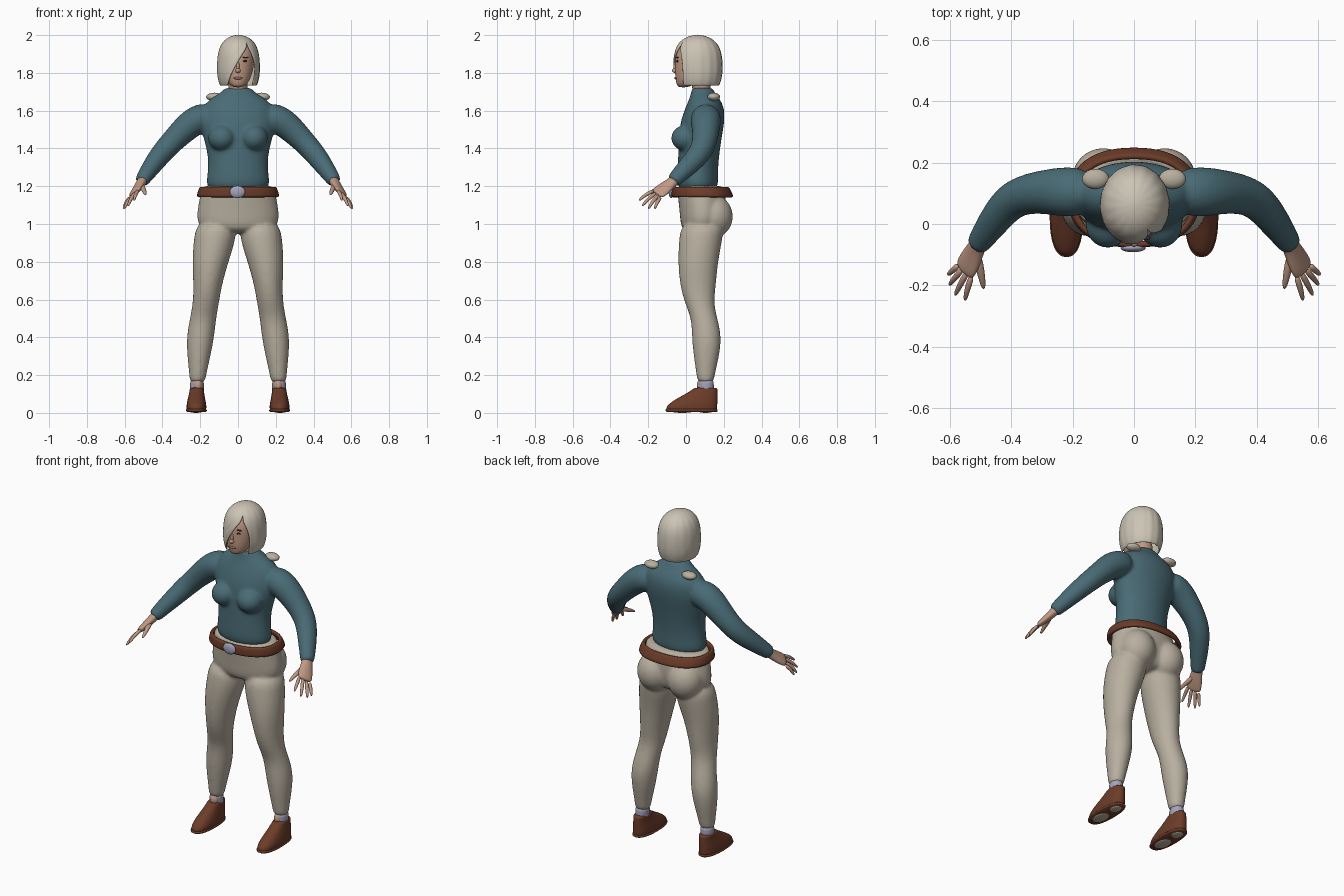
import bpy
import bmesh
from math import sin, cos, pi, copysign
from mathutils import Vector, Matrix

cube = bpy.data.objects.get("Cube")
if cube:
    bpy.data.objects.remove(cube, do_unlink=True)


# ---------- helpers ----------
def material(name, r, g, b):
    mat = bpy.data.materials.new(name)
    mat.use_nodes = True
    mat.diffuse_color = (r, g, b, 1)
    shader = next(n for n in mat.node_tree.nodes if n.type == 'BSDF_PRINCIPLED')
    shader.inputs["Base Color"].default_value = (r, g, b, 1)
    shader.inputs["Roughness"].default_value = 0.8
    return mat


def loft(bm, stations, side=None, sides=16, power=2, caps=True):
    """Skin elliptical rings (x, y, z, rx, ry); rings lie flat unless a side vector is given."""
    centres = [Vector(s[:3]) for s in stations]
    rings = []
    for i, station in enumerate(stations):
        rx, ry = station[3:]
        a, b = Vector((1, 0, 0)), Vector((0, 1, 0))
        if side:
            ahead = centres[min(i + 1, len(centres) - 1)]
            behind = centres[max(i - 1, 0)]
            tangent = (ahead - behind).normalized()
            a = Vector(side)
            a = (a - tangent * a.dot(tangent)).normalized()
            b = tangent.cross(a)
        ring = []
        for k in range(sides):
            c, s = cos(2 * pi * k / sides), sin(2 * pi * k / sides)
            c = copysign(abs(c) ** (2 / power), c)
            s = copysign(abs(s) ** (2 / power), s)
            ring.append(bm.verts.new(centres[i] + a * rx * c + b * ry * s))
        rings.append(ring)
    for low, high in zip(rings, rings[1:]):
        for k in range(sides):
            j = (k + 1) % sides
            bm.faces.new((low[k], low[j], high[j], high[k]))
    if caps:
        bm.faces.new(rings[0][::-1])
        bm.faces.new(rings[-1])


def column(bm, rows, **options):
    """Loft upright rings centred on x = 0, rows of (z, y, rx, ry)."""
    loft(bm, [(0, y, z, rx, ry) for z, y, rx, ry in rows], **options)


def ball(bm, centre, size):
    matrix = Matrix.Translation(centre) @ Matrix.Diagonal((*size, 1))
    bmesh.ops.create_uvsphere(bm, u_segments=20, v_segments=12, radius=1, matrix=matrix)


def mirror(bm):
    copy = bmesh.ops.duplicate(bm, geom=bm.verts[:] + bm.edges[:] + bm.faces[:])
    for item in copy["geom"]:
        if isinstance(item, bmesh.types.BMVert):
            item.co.x = -item.co.x


def finish(name, bm, mat, subdivide=0, voxel=0, thickness=0):
    bmesh.ops.recalc_face_normals(bm, faces=bm.faces[:])
    mesh = bpy.data.meshes.new(name)
    bm.to_mesh(mesh)
    bm.free()
    for poly in mesh.polygons:
        poly.use_smooth = True
    mesh.materials.append(mat)
    obj = bpy.data.objects.new(name, mesh)
    bpy.context.scene.collection.objects.link(obj)
    if thickness:
        shell = obj.modifiers.new("thickness", 'SOLIDIFY')
        shell.thickness = thickness
        shell.offset = -1
    if subdivide:
        obj.modifiers.new("subdivide", 'SUBSURF').levels = subdivide
        obj.modifiers["subdivide"].render_levels = subdivide
    if voxel:
        remesh = obj.modifiers.new("blend", 'REMESH')
        remesh.mode = 'VOXEL'
        remesh.voxel_size = voxel
        remesh.use_smooth_shade = True
        relax = obj.modifiers.new("relax", 'SMOOTH')
        relax.factor = 0.5
        relax.iterations = 8
    return obj


wool = material("teal wool", 0.067, 0.147, 0.178)
cloth = material("beige cloth", 0.48, 0.43, 0.35)
blond = material("pale hair", 0.6, 0.55, 0.46)
skin = material("skin", 0.53, 0.32, 0.23)
leather = material("brown leather", 0.15, 0.045, 0.022)
lavender = material("lavender grey", 0.37, 0.37, 0.5)
lip = material("lip", 0.36, 0.16, 0.12)
dark = material("dark brown", 0.04, 0.025, 0.02)

# ---------- sweater: sleeves and bust mirrored, then the trunk, blended together ----------
bm = bmesh.new()
loft(bm, [(.13, .105, 1.575, .075, .078), (.22, .105, 1.555, .085, .08),
          (.28, .105, 1.505, .075, .074), (.34, .1, 1.445, .068, .064),
          (.4, .08, 1.38, .063, .06), (.45, .02, 1.315, .057, .053),
          (.505, -.06, 1.235, .041, .04), (.514, -.073, 1.222, .038, .037)], side=(0, 1, 0))
ball(bm, (.085, 0, 1.455), (.075, .08, .07))
mirror(bm)
column(bm, [(1.16, .065, .18, .112), (1.25, .06, .166, .11), (1.35, .066, .158, .11),
            (1.45, .075, .185, .115), (1.53, .085, .205, .12), (1.6, .098, .2, .11),
            (1.65, .1, .17, .09), (1.685, .092, .11, .068), (1.71, .087, .078, .06),
            (1.722, .087, .074, .058)])
finish("sweater", bm, wool, subdivide=2, voxel=.009)

# shoulder patches showing through the knit
bm = bmesh.new()
ball(bm, (.125, .147, 1.673), (.044, .033, .022))
mirror(bm)
finish("shoulder_patches", bm, cloth)

# ---------- trousers: legs and seat mirrored, then the hips ----------
bm = bmesh.new()
loft(bm, [(.115, .09, 1.02, .105, .115), (.122, .078, .92, .115, .118),
          (.147, .063, .8, .098, .108), (.16, .063, .68, .077, .098),
          (.17, .07, .58, .07, .078), (.185, .098, .5, .071, .07),
          (.2, .11, .4, .075, .081), (.207, .108, .3, .063, .069),
          (.213, .104, .2, .045, .049), (.215, .104, .155, .043, .044)])
ball(bm, (.1, .145, 1.04), (.105, .105, .115))
mirror(bm)
column(bm, [(.95, .085, .12, .08), (.98, .085, .215, .115), (1.05, .09, .226, .125),
            (1.14, .085, .207, .13), (1.19, .075, .197, .125), (1.205, .075, .195, .123)])
finish("trousers", bm, cloth, subdivide=2, voxel=.009)

# ---------- belt and buckle ----------
bm = bmesh.new()
column(bm, [(1.14, .087, .217, .164), (1.155, .086, .219, .164), (1.185, .078, .209, .156),
            (1.2, .075, .202, .15)], sides=32, power=2.3, caps=False)
finish("belt", bm, leather, subdivide=1, thickness=.02)
bm = bmesh.new()
ball(bm, (-.003, -.078, 1.17), (.041, .014, .033))
finish("buckle", bm, lavender)

# ---------- hands ----------
bm = bmesh.new()
across = Vector((-.65, -.5, .55)).normalized()
loft(bm, [(.497, -.045, 1.248, .03, .028), (.512, -.075, 1.22, .031, .025),
          (.526, -.103, 1.197, .04, .022), (.545, -.138, 1.171, .045, .018),
          (.554, -.158, 1.156, .04, .013)], side=across)
knuckle = Vector((.55, -.15, 1.16))
tips = [(.551, -.252, 1.122), (.584, -.235, 1.092), (.603, -.2, 1.078), (.607, -.166, 1.078)]
for i, tip in enumerate(tips):
    base = knuckle + across * (.033 - .022 * i)
    tip = Vector(tip)
    bend = (base + tip) / 2 + Vector((.004, -.004, .006))
    loft(bm, [(*base, .012, .012), (*bend, .0105, .0105), (*tip, .007, .007)],
         side=across, sides=8)
loft(bm, [(.515, -.095, 1.205, .018, .016), (.5, -.15, 1.187, .015, .013),
          (.489, -.216, 1.152, .008, .008)], side=(1, 0, 0), sides=8)
mirror(bm)
finish("hands", bm, skin, subdivide=2)

# ---------- feet: shoes, soles, sole patches, socks, bare ankles ----------
bm = bmesh.new()
loft(bm, [(.22, .03, .012, .05, .134), (.22, .03, .02, .053, .137), (.22, .032, .04, .054, .136),
          (.22, .054, .07, .048, .115), (.219, .082, .1, .041, .087),
          (.218, .102, .125, .038, .066), (.218, .104, .135, .036, .06)], power=2.4)
mirror(bm)
finish("shoes", bm, leather, subdivide=2)
bm = bmesh.new()
loft(bm, [(.22, .03, z, .055, .138) for z in (.006, .02)], sides=32, power=2.4)
mirror(bm)
finish("shoe_soles", bm, leather).modifiers.new("edge", 'BEVEL').width = .004
bm = bmesh.new()
ball(bm, (.222, -.02, .009), (.037, .06, .009))
ball(bm, (.22, .105, .009), (.03, .04, .009))
mirror(bm)
finish("sole_patches", bm, cloth)
bm = bmesh.new()
loft(bm, [(.217, .106, z, .037, .042) for z in (.09, .11, .15, .18)])
mirror(bm)
finish("socks", bm, lavender, subdivide=2)
bm = bmesh.new()
ball(bm, (.212, .082, .145), (.024, .025, .035))
mirror(bm)
finish("ankles", bm, skin)

# ---------- head, neck and face ----------
bm = bmesh.new()
column(bm, [(1.722, -.015, .028, .03), (1.75, .002, .058, .056), (1.79, .02, .075, .08),
            (1.84, .04, .087, .1), (1.9, .05, .091, .107), (1.95, .06, .078, .09),
            (1.97, .06, .045, .055)])
column(bm, [(1.67, .088, .052, .05), (1.74, .08, .052, .05), (1.8, .07, .055, .055)])
ball(bm, (0, -.06, 1.812), (.014, .015, .012))
ball(bm, (0, -.054, 1.832), (.009, .012, .028))
finish("head", bm, skin, subdivide=2)
bm = bmesh.new()
ball(bm, (0, -.054, 1.772), (.024, .008, .007))
finish("lips", bm, lip)
bm = bmesh.new()
ball(bm, (.034, -.045, 1.862), (.014, .007, .006))
ball(bm, (.036, -.045, 1.882), (.019, .007, .003))
mirror(bm)
finish("eyes_and_brows", bm, dark)

# ---------- hair: a bob parted on one side, open over the face ----------
# rows of height, size, and the angles where the opening ends on each side
rows = [(2.003, 0, .55, .55), (1.994, .38, .55, .55), (1.972, .68, .55, .55),
        (1.94, .87, .54, .56), (1.9, .97, .22, .76), (1.85, 1.01, -.06, .9),
        (1.8, 1.01, -.32, .92), (1.76, .95, -.5, .88), (1.73, .86, -.64, .84)]
bm = bmesh.new()
steps = 48
grid = []
for z, size, right, left in rows:
    line = []
    for k in range(steps + 1):
        angle = left + (2 * pi + right - left) * k / steps
        r = size * (1 + .012 * sin(16 * angle))
        line.append(bm.verts.new((.002 + .113 * r * sin(angle), .062 - .131 * r * cos(angle), z)))
    grid.append(line)
for high, low in zip(grid, grid[1:]):
    for k in range(steps):
        bm.faces.new((high[k], high[k + 1], low[k + 1], low[k]))
bmesh.ops.remove_doubles(bm, verts=bm.verts[:], dist=.0005)
finish("hair", bm, blond, subdivide=2, thickness=.01)
